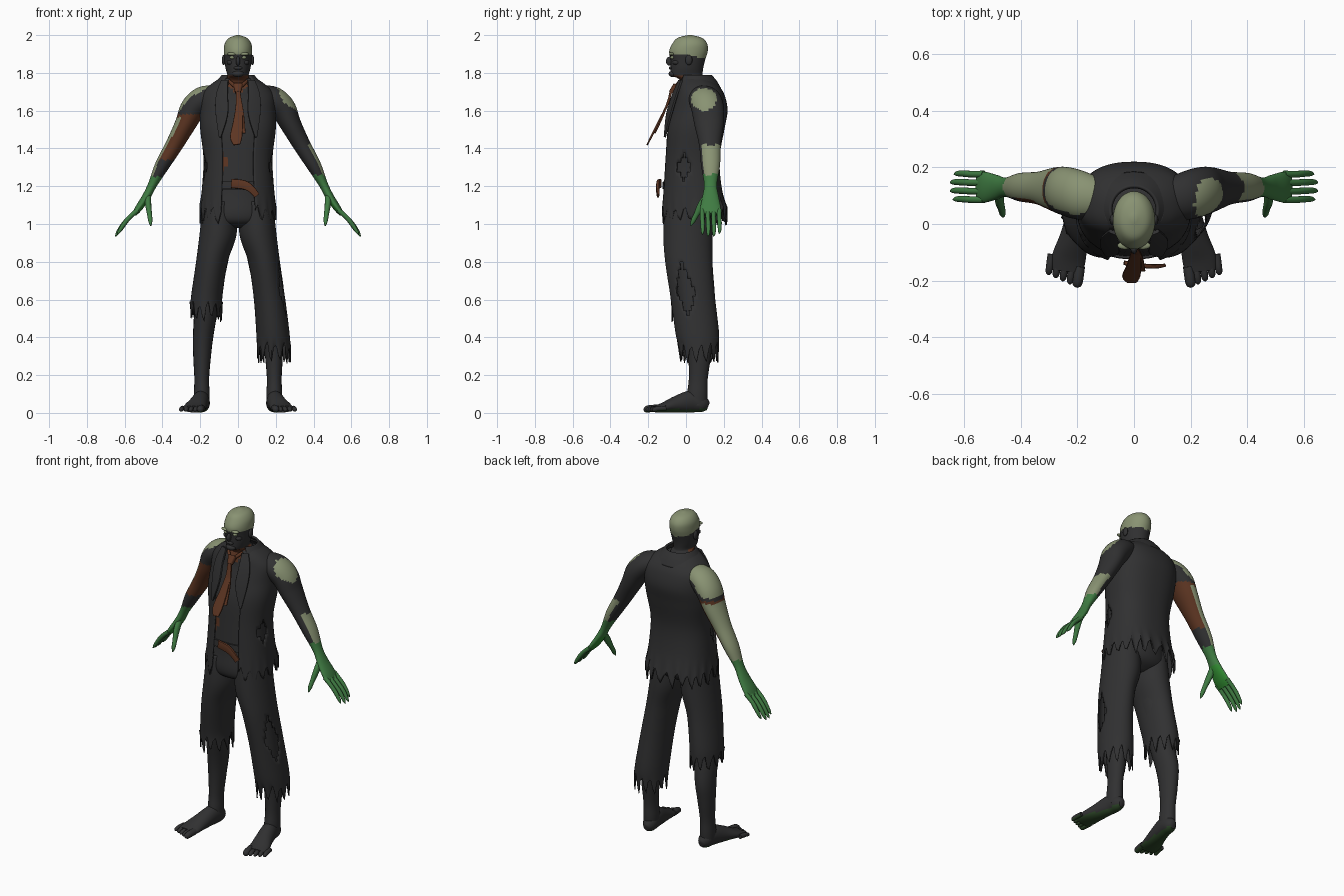
import bpy, bmesh, math, random
from mathutils import Vector

random.seed(4)
cube = bpy.data.objects.get("Cube")
if cube:
    bpy.data.objects.remove(cube, do_unlink=True)


def material(name, r, g, b):
    m = bpy.data.materials.new(name)
    m.diffuse_color = (r, g, b, 1)
    m.use_nodes = True
    m.node_tree.nodes["Principled BSDF"].inputs["Base Color"].default_value = (r, g, b, 1)
    return m


MATS = [material("charcoal", .03, .03, .031), material("pale skin", .25, .29, .17),
        material("hand green", .05, .2, .055), material("palm green", .03, .25, .03),
        material("rust brown", .11, .036, .016), material("sole green", .025, .06, .02)]
DARK, PALE, GREEN, PALM, RUST, SOLE = range(6)
parts = []


def finish(name, bm, mat, paint=None, thick=0):
    """Colour the faces and turn the mesh into a named object."""
    bmesh.ops.recalc_face_normals(bm, faces=bm.faces)
    for f in bm.faces:
        f.material_index = paint(f.calc_center_median(), f.normal) if paint else mat
    me = bpy.data.meshes.new(name)
    bm.to_mesh(me)
    bm.free()
    for m in MATS:
        me.materials.append(m)
    ob = bpy.data.objects.new(name, me)
    bpy.context.collection.objects.link(ob)
    if thick:
        mod = ob.modifiers.new("cloth thickness", "SOLIDIFY")
        mod.thickness = thick
    parts.append(ob)
    return ob


def smooth_rows(rows, k):
    """Catmull-Rom through rows of x, y, z, radius, radius."""
    out = []
    last = len(rows) - 1
    for i in range(last):
        a, b, c, d = (rows[max(0, min(last, i + j))] for j in (-1, 0, 1, 2))
        for s in range(k):
            t = s / k
            out.append([.5 * (2 * q + (r - p) * t + (2 * p - 5 * q + 4 * r - w) * t * t
                              + (3 * q - p - 3 * r + w) * t ** 3)
                        for p, q, r, w in zip(a, b, c, d)])
    return out + [list(rows[last])]


def loft(name, rows, mat=DARK, n=20, k=4, side=None, sx=1, e=1, gap=0, jag=0,
         paint=None, hole=None, thick=0):
    """Skin rings along a path; level rings unless a side axis is given."""
    rows = smooth_rows(rows, k)
    pts = [Vector((r[0] * sx, r[1], r[2])) for r in rows]
    teeth = [random.uniform(.4, 1) * (1 if j % 4 < 2 else -1) * (.5 + j % 2 * .5) for j in range(n + 1)]
    bm = bmesh.new()
    rings = []
    for i, r in enumerate(rows):
        u, v = Vector((1, 0, 0)), Vector((0, 1, 0))
        if side:
            t = (pts[min(i + 1, len(pts) - 1)] - pts[max(i - 1, 0)]).normalized()
            u = Vector(side)
            u = (u - t * u.dot(t)).normalized()
            v = t.cross(u)
        w = max(0, 1 - (len(rows) - 1 - i) / (k * .8)) * jag
        ring = []
        for j in range(n + 1 if gap else n):
            a = gap + (math.tau - 2 * gap) * j / n
            s, c = math.sin(a), math.cos(a)
            p = pts[i] + u * r[3] * math.copysign(abs(s) ** e, s) - v * r[4] * math.copysign(abs(c) ** e, c)
            p.z += w * teeth[j]
            ring.append(bm.verts.new(p))
        rings.append(ring)
    for lo, hi in zip(rings, rings[1:]):
        for j in range(n):
            q = (j + 1) % len(lo)
            bm.faces.new((lo[j], lo[q], hi[q], hi[j]))
    if not gap and not thick:
        bm.faces.new(rings[0])
        bm.faces.new(rings[-1])
    if hole:
        torn = [f for f in bm.faces if hole(f.calc_center_median())]
        bmesh.ops.delete(bm, geom=torn, context="FACES")
    return finish(name, bm, mat, paint, thick)


def ball(name, loc, size, mat=DARK):
    bm = bmesh.new()
    bmesh.ops.create_uvsphere(bm, u_segments=14, v_segments=10, radius=1)
    for v in bm.verts:
        v.co = Vector(a * b + c for a, b, c in zip(v.co, size, loc))
    return finish(name, bm, mat)


# Head and neck
def head_paint(c, n):
    if c.z > 1.895 - .2 * max(c.y, 0):
        return PALE
    return RUST if c.z < 1.785 and c.y < .05 else DARK


loft("head", [(0, .07, 1.62, .08, .08), (0, .045, 1.74, .066, .068), (0, .025, 1.772, .062, .07),
              (0, .005, 1.787, .056, .083), (0, .005, 1.825, .066, .086), (0, .01, 1.87, .072, .092),
              (0, .013, 1.915, .075, .102), (0, .02, 1.955, .07, .092), (0, .02, 1.985, .048, .065),
              (0, .02, 2, .008, .01)], n=36, k=5, paint=head_paint)
ball("nose", (0, -.088, 1.862), (.012, .018, .024))
ball("chin", (0, -.068, 1.795), (.032, .024, .018))
ball("lips", (0, -.08, 1.826), (.025, .011, .009))
for sx, label in ((1, "left"), (-1, "right")):
    ball(label + "_eye", (sx * .031, -.072, 1.882), (.014, .012, .009), PALE)
    ball(label + "_brow", (sx * .032, -.076, 1.9), (.027, .014, .009), PALE)
    ball(label + "_ear", (sx * .076, .015, 1.868), (.01, .019, .027))
    ball(label + "_cheek", (sx * .04, -.05, 1.855), (.02, .022, .014))

# Shirt and open torn jacket
coat = [(0, .05, 1.77, .1, .08), (0, .065, 1.73, .155, .11), (0, .075, 1.68, .195, .13),
        (0, .07, 1.6, .2, .15), (0, .048, 1.5, .2, .155), (0, .03, 1.35, .183, .148),
        (0, .03, 1.2, .19, .158), (0, .04, 1.05, .205, .18)]
loft("shirt", [(x, y, z - .02, a * .93, b * .93) for x, y, z, a, b in coat[:-1]], n=48, k=6, e=.85,
     paint=lambda c, n: RUST if c.y < 0 and math.hypot((c.x + .09) / .035, (c.z - 1.33) / .05) < 1
     or (c.y < .03 and c.z > 1.68 + abs(c.x)) else DARK)
loft("jacket", coat, n=72, k=6, e=.85, gap=.4, jag=.06, thick=.008,
     hole=lambda c: abs(c.y + .01) / .045 + abs(c.z - 1.3) / .075 < 1)
loft("jacket_collar", [(0, .05, 1.79, .085, .085), (0, .055, 1.76, .112, .106), (0, .065, 1.72, .155, .12)],
     n=32, gap=.75, thick=.012)
for sx, label in ((1, "left"), (-1, "right")):
    loft(label + "_lapel", [(.07, -.03, 1.76, .02, .007), (.085, -.06, 1.68, .034, .007),
                            (.085, -.09, 1.58, .035, .007), (.095, -.112, 1.46, .006, .005)],
         n=12, side=(1, .35 * sx, 0), sx=sx, e=.4)

# Tie swinging forward, its knot, and the broken belt
loft("tie", [(0, -.08, 1.7, .012, .007), (.005, -.1, 1.63, .017, .006), (0, -.145, 1.54, .026, .005),
             (-.01, -.185, 1.46, .032, .005), (-.006, -.205, 1.42, .018, .004)],
     RUST, n=12, side=(1, 0, 0), e=.4)
loft("tie_tail", [(.004, -.085, 1.68, .01, .005), (.018, -.12, 1.58, .014, .005), (.022, -.165, 1.48, .018, .004)],
     RUST, n=12, side=(1, 0, 0), e=.4)
loft("tie_knot", [(0, -.05, 1.735, .026, .018), (0, -.078, 1.695, .015, .014)], RUST, n=12, side=(1, 0, 0), e=.6)
for sx, label in ((1, "left"), (-1, "right")):
    loft(label + "_tie_band", [(0, -.062, 1.715, .008, .008), (.035, -.04, 1.745, .01, .008),
                               (.068, .02, 1.775, .009, .007)], RUST, n=10, side=(0, 0, 1), sx=sx)
loft("belt", [(0, .025, 1.225, .178, .148), (0, .025, 1.185, .18, .15)], DARK, n=48, k=2, e=.85)
loft("belt_strap", [(-.035, -.137, 1.215, .024, .008), (.03, -.147, 1.208, .024, .008),
                    (.07, -.15, 1.185, .019, .008), (.1, -.147, 1.15, .016, .006)],
     RUST, n=12, side=(0, 0, 1), e=.4)

# Trousers, one leg torn shorter
loft("trouser_seat", [(0, .02, 1.25, .165, .125), (0, .02, 1.15, .172, .13), (0, .015, 1.06, .188, .135),
                      (0, .01, 1.01, .165, .115), (0, .01, .98, .07, .06)], n=40)
trouser = [(.1, .01, 1.12, .085, .12), (.105, .01, .95, .098, .13), (.138, .015, .8, .084, .125),
           (.165, .035, .62, .083, .118)]
loft("left_trouser_leg", trouser + [(.185, .06, .42, .088, .115), (.19, .07, .32, .09, .102)],
     n=48, k=8, jag=.06, thick=.006,
     hole=lambda c: c.x > .18 and abs(c.y + .005 + (c.z - .65) * .15) / .05 + abs(c.z - .65) / .15 < 1)
loft("right_trouser_leg", trouser + [(.168, .038, .54, .085, .115)], n=48, k=8, sx=-1, jag=.06, thick=.006)

# Bare legs, feet and toes
for sx, label in ((1, "left"), (-1, "right")):
    loft(label + "_leg", [(.1, .02, .95, .08, .1), (.16, .04, .6, .065, .08), (.183, .07, .42, .055, .074),
                          (.19, .072, .3, .047, .06), (.192, .065, .18, .039, .05),
                          (.192, .06, .1, .042, .054), (.192, .06, .04, .04, .05)], sx=sx)

    def sole(c, n):
        return SOLE if n.z < -.6 and c.z < .03 else DARK

    loft(label + "_foot", [(.187, .118, .035, .018, .022), (.188, .09, .045, .038, .043),
                           (.195, .03, .06, .044, .058), (.212, -.05, .045, .051, .045),
                           (.23, -.12, .028, .06, .027), (.236, -.165, .02, .056, .018)],
         side=(1, 0, 0), sx=sx, n=24, paint=sole)
    for i in range(5):
        x, y, r = .192 + i * .025, -.15 + i * .011, .019 if i == 0 else .013
        loft(f"{label}_toe_{i + 1}", [(x, y, .025, r, r), (x + .006, y - .045, .022, r, r),
                                      (x + .009, y - .065, .016, r * .85, r * .8),
                                      (x + .01, y - .073, .013, r * .3, r * .3)],
             side=(1, 0, 0), sx=sx, n=12, k=3, paint=sole)


# Arms with bare patches, then hands
def left_arm_paint(c, n):
    if c.z < 1.26 + .1 * (c.y - .1):
        return PALM if n.x < -.5 and c.z < 1.15 else GREEN
    if c.z > 1.55:
        return PALE if math.hypot((c.y - .095) / .068, (c.z - 1.66) / .06) < 1 and c.x > .16 else DARK
    return PALE if c.z < 1.42 and n.x + .5 * n.y > .25 else DARK


def right_arm_paint(c, n):
    if c.z < 1.25:
        return PALM if n.x > .5 and c.z < 1.15 else GREEN
    outer = n.y * .7 - n.x + n.z * .2
    if c.z > 1.6:
        return PALE if n.z - n.x * .5 + n.y * .5 > .45 else DARK
    if outer > .3 and c.z < 1.565:
        return PALE
    return RUST if 1.34 < c.z < 1.58 else DARK


for sx, label, paint in ((1, "left", left_arm_paint), (-1, "right", right_arm_paint)):
    loft(label + "_arm", [(.12, .09, 1.68, .07, .055), (.185, .1, 1.66, .085, .068),
                          (.238, .115, 1.61, .086, .068), (.278, .122, 1.53, .078, .056),
                          (.337, .127, 1.42, .058, .046), (.402, .13, 1.31, .05, .038),
                          (.452, .13, 1.21, .034, .024), (.485, .13, 1.145, .043, .022),
                          (.525, .13, 1.085, .054, .019), (.55, .13, 1.05, .05, .012)],
         side=(0, 1, 0), sx=sx, n=40, k=8, paint=paint)
    for i in range(4):
        y = .086 + i * .03
        d = (.01, 0, 0, .014)[i]
        loft(f"{label}_finger_{i + 1}", [(.53, y, 1.075, .013, .013), (.575, y, 1.035, .012, .012),
                                         (.612 - d, y + .002, .992 + d, .012, .012),
                                         (.638 - d, y + .002, .952 + d, .009, .009),
                                         (.649 - d, y, .934 + d, .002, .002)],
             GREEN, side=(0, 1, 0), sx=sx, n=10, k=3)
    loft(label + "_thumb", [(.478, .115, 1.15, .02, .018), (.475, .082, 1.1, .021, .016),
                            (.468, .055, 1.05, .014, .013), (.464, .037, 1.015, .012, .011),
                            (.462, .025, .99, .003, .003)],
         GREEN, side=(0, 1, 0), sx=sx, n=12, k=3)

# Smooth shading with crisp edges
bpy.ops.object.select_all(action="DESELECT")
for ob in parts:
    ob.select_set(True)
bpy.context.view_layer.objects.active = parts[0]
bpy.ops.object.shade_smooth_by_angle(angle=math.radians(50))
